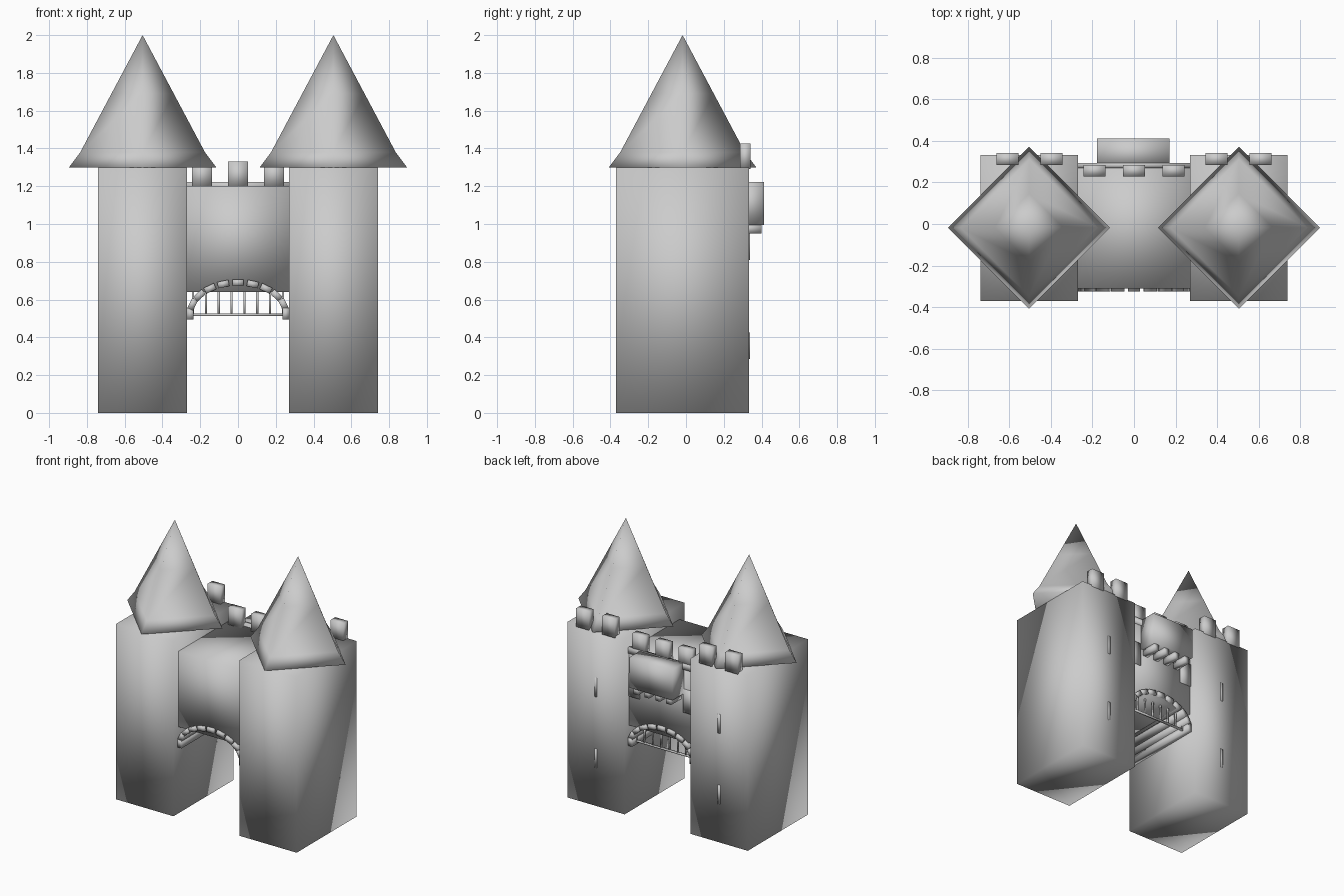
import bpy, bmesh
from math import cos, sin, pi, atan2
from mathutils import Matrix, Vector

if "Cube" in bpy.data.objects:
    bpy.data.objects.remove(bpy.data.objects["Cube"])


def finish(name, bm):
    bmesh.ops.recalc_face_normals(bm, faces=bm.faces)
    for f in bm.faces:
        f.smooth = True
    me = bpy.data.meshes.new(name)
    bm.to_mesh(me)
    bm.free()
    ob = bpy.data.objects.new(name, me)
    bpy.context.collection.objects.link(ob)
    return ob


def box(name, x, y, z, turn=0.0):
    """Box from (min, max) ranges, optionally turned about its own y axis."""
    size = Vector((x[1] - x[0], y[1] - y[0], z[1] - z[0]))
    mid = Vector((sum(x) / 2, sum(y) / 2, sum(z) / 2))
    bm = bmesh.new()
    bmesh.ops.create_cube(bm, size=1, matrix=Matrix.Translation(mid)
                          @ Matrix.Rotation(turn, 4, 'Y')
                          @ Matrix.Diagonal((*size, 1)))
    return finish(name, bm)


def roof(name, cx, cy):
    """Four-sided spire with a slightly flared eave."""
    bm = bmesh.new()
    rings = []
    for r, z in ((0.39, 1.3), (0.33, 1.38), (0.165, 1.69)):
        rings.append([bm.verts.new((cx + r * cos(k * pi / 2), cy + r * sin(k * pi / 2), z))
                      for k in range(4)])
    tip = bm.verts.new((cx, cy, 2.0))
    bm.faces.new(rings[0])
    for k in range(4):
        j = (k + 1) % 4
        for a, b in zip(rings, rings[1:]):
            bm.faces.new((a[k], a[j], b[j], b[k]))
        bm.faces.new((rings[-1][k], rings[-1][j], tip))
    return finish(name, bm)


def around(c, w):
    return (c - w / 2, c + w / 2)


# Twin towers with spires, rear merlons and arrow slits
for s, side in ((-1, "left"), (1, "right")):
    box(side + "_tower", around(s * 0.505, 0.47), (-0.37, 0.333), (0, 1.3))
    roof(side + "_spire", s * 0.505, -0.018)
    for i, x in enumerate((0.397, 0.61)):
        box(f"{side}_tower_merlon_{i}", around(s * x, 0.105), (0.285, 0.342), (1.29, 1.425))
    for i, z in enumerate((0.355, 0.88)):
        box(f"{side}_arrow_slit_{i}", around(s * 0.505, 0.018), (0.32, 0.338), around(z, 0.14))
    box(side + "_wall_panel", around(s * 0.225, 0.09), (0.26, 0.29), (0.86, 1.03))

# Wall above the gate with rear parapet and merlons
box("gate_wall", (-0.27, 0.27), (-0.31, 0.28), (0.64, 1.2))
box("parapet_ledge", (-0.27, 0.27), (0.27, 0.295), (1.18, 1.222))
for i, x in enumerate((-0.19, 0, 0.19)):
    box(f"wall_merlon_{i}", around(x, 0.105), (0.23, 0.285), (1.19, 1.33))

# Arch stones running through the gate passage
N = 11
for i in range(N):
    t = pi * i / (N - 1)
    a, b = 0.252, 0.165
    x, z = a * cos(t), 0.525 + b * sin(t)
    turn = atan2(b * cos(t), a * sin(t))
    box(f"arch_stone_{i}", around(x, 0.06), (-0.325, 0.295), around(z, 0.034), turn)

# Raised portcullis
for i in range(8):
    box(f"gate_bar_{i}", around(-0.238 + i * 0.068, 0.011), around(0.24, 0.012), (0.515, 0.65))
box("gate_crossbar", (-0.27, 0.27), around(0.24, 0.014), (0.513, 0.525))

# Projecting box over the rear gate on corbels
box("projecting_bay", (-0.178, 0.172), (0.27, 0.413), (0.995, 1.222))
for i in range(4):
    box(f"bay_corbel_{i}", around(-0.138 + i * 0.09, 0.04), (0.27, 0.4), (0.95, 1.0))
